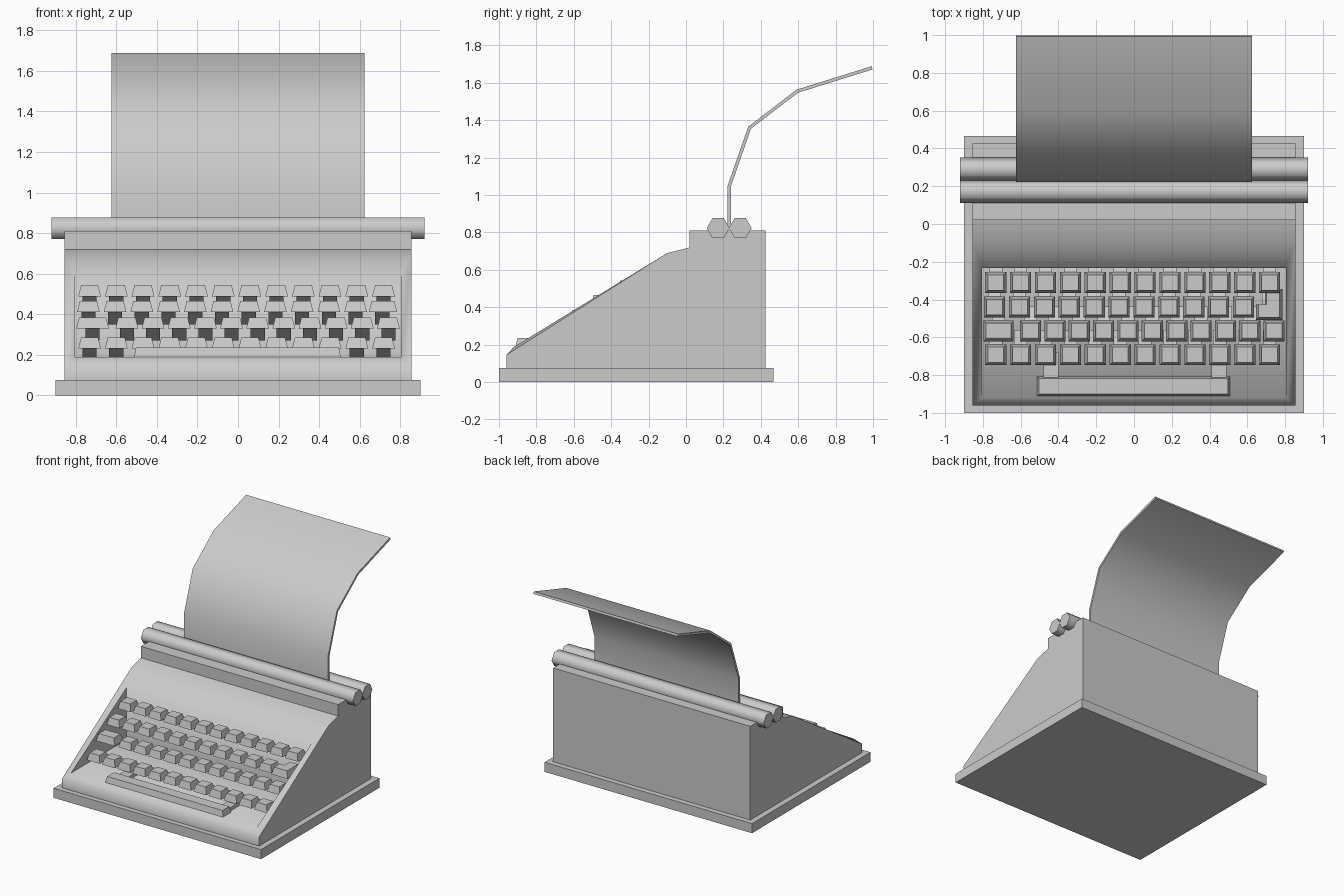
import bpy, bmesh, math
from mathutils import Vector

cube = bpy.data.objects.get("Cube")
if cube:
    bpy.data.objects.remove(cube)

GREY = (0.6, 0.6, 0.6, 1)
mat = bpy.data.materials.new("plain grey")
mat.use_nodes = True
mat.diffuse_color = GREY
mat.node_tree.nodes["Principled BSDF"].inputs["Base Color"].default_value = GREY


def finish(name, bm, smooth=None, flat=()):
    """Turn a bmesh into an object, optionally smoothed below an angle."""
    bmesh.ops.recalc_face_normals(bm, faces=bm.faces)
    for f in bm.faces:
        f.smooth = smooth is not None and f not in flat
    mesh = bpy.data.meshes.new(name)
    bm.to_mesh(mesh)
    bm.free()
    if smooth:
        mesh.set_sharp_from_angle(angle=math.radians(smooth))
    mesh.materials.append(mat)
    obj = bpy.data.objects.new(name, mesh)
    bpy.context.collection.objects.link(obj)
    return obj


def loft(bm, start, end):
    """Closed solid between two matching outlines."""
    a = [bm.verts.new(p) for p in start]
    b = [bm.verts.new(p) for p in end]
    bm.faces.new(a)
    bm.faces.new(b)
    n = len(a)
    return [bm.faces.new((a[i], a[(i + 1) % n], b[(i + 1) % n], b[i])) for i in range(n)]


def prism(bm, profile, x0, x1):
    """Side profile (y, z) extended across x."""
    return loft(bm, [(x0, y, z) for y, z in profile], [(x1, y, z) for y, z in profile])


def box(bm, x0, x1, y0, y1, z0, z1):
    prism(bm, [(y0, z0), (y1, z0), (y1, z1), (y0, z1)], x0, x1)


def key(bm, outline, top, height=0.055, taper=0.014):
    """Key cap: outline (x, y) drawn in towards its middle at the top."""
    xs, ys = zip(*outline)
    cx, cy = (min(xs) + max(xs)) / 2, (min(ys) + max(ys)) / 2
    sx = 1 - taper / (max(xs) - cx)
    sy = 1 - taper / (max(ys) - cy)
    loft(bm, [(x, y, top - height) for x, y in outline],
         [(cx + (x - cx) * sx, cy + (y - cy) * sy, top) for x, y in outline])


def rect(x, y, w, d):
    return [(x - w / 2, y - d / 2), (x + w / 2, y - d / 2),
            (x + w / 2, y + d / 2), (x - w / 2, y + d / 2)]


# Base plate
bm = bmesh.new()
box(bm, -0.9, 0.9, -1, 0.467, 0, 0.075)
finish("base_plate", bm)

# Body with a sunken key well in its sloping face
bm = bmesh.new()
sides = prism(bm, [(-0.96, 0.075), (-0.96, 0.145), (-0.1, 0.69), (0.02, 0.72),
                   (0.02, 0.81), (0.425, 0.81), (0.425, 0.075)], -0.855, 0.855)
slope = sides[1]
middle = slope.calc_center_median()
bmesh.ops.inset_individual(bm, faces=[slope], thickness=0.04)
rim = {}
for v in slope.verts:
    side, back = (1 if v.co.x > 0 else -1), v.co.y > middle.y
    v.co = Vector((side * 0.805, -0.233 if back else -0.92, 0.594 if back else 0.188))
    rim[side, back] = v
bm.faces.remove(slope)
low = {s: bm.verts.new((s * 0.805, -0.233, 0.188)) for s in (-1, 1)}
well = [bm.faces.new((rim[-1, False], rim[1, False], low[1], low[-1])),
        bm.faces.new((low[-1], low[1], rim[1, True], rim[-1, True]))]
well += [bm.faces.new((rim[s, False], low[s], rim[s, True])) for s in (-1, 1)]
finish("body", bm, 65, well)

# Two six-sided rollers
for name, y in (("front_roller", 0.172), ("rear_roller", 0.29)):
    bm = bmesh.new()
    ring = [(y + 0.061 * math.cos(i * math.pi / 3), 0.823 + 0.061 * math.sin(i * math.pi / 3))
            for i in range(6)]
    prism(bm, ring, -0.92, 0.92)
    finish(name, bm, 70)

# Curling paper sheet
path = [Vector(p) for p in ((0.232, 0.82), (0.232, 1.05), (0.34, 1.36),
                            (0.595, 1.555), (0.995, 1.68))]
front, rear = [], []
for i, p in enumerate(path):
    d = (path[min(i + 1, len(path) - 1)] - path[max(i - 1, 0)]).normalized()
    n = Vector((-d.y, d.x)) * 0.009
    front.append(p + n)
    rear.append(p - n)
bm = bmesh.new()
prism(bm, front + rear[::-1], -0.625, 0.625)
finish("paper", bm, 50)

# Key rows: centre y, top z, first x, spacing
rows = [(-0.31, 0.543, -0.732, 0.1318), (-0.44, 0.465, -0.738, 0.1318),
        (-0.566, 0.385, -0.677, 0.129), (-0.692, 0.285, -0.732, 0.1318)]
for r, (y, top, x0, step) in enumerate(rows, 1):
    caps, arms = bmesh.new(), bmesh.new()
    for i in range(12):
        x = x0 + i * step
        if r == 2 and i == 11:      # stepped return key
            key(caps, [(0.645, -0.508), (0.785, -0.508), (0.785, -0.345),
                       (0.697, -0.345), (0.697, -0.425), (0.645, -0.425)], top)
        elif r == 3 and i == 0:     # wide shift key
            x = -0.717
            key(caps, rect(x, y, 0.16, 0.11), top)
        else:
            key(caps, rect(x, y, 0.112, 0.11), top)
        # Lever sloping back and down under the cap
        z = top - 0.055
        back = min(y + 0.13, -0.234)
        drop = min(0.06, z - 0.19)
        prism(arms, [(y - 0.03, z), (y + 0.04, z), (back, z + 0.03 - drop),
                     (back, z - drop)], x - 0.035, x + 0.035)
    finish(f"key_caps_row_{r}", caps)
    finish(f"key_levers_row_{r}", arms)

# Space bar and its two arms
bm = bmesh.new()
key(bm, rect(-0.003, -0.859, 1.02, 0.104), 0.236, 0.046, 0.01)
finish("space_bar", bm)
for name, x in (("space_bar_right_arm", -0.44), ("space_bar_left_arm", 0.45)):
    bm = bmesh.new()
    box(bm, x - 0.04, x + 0.04, -0.85, -0.68, 0.189, 0.215)
    finish(name, bm)
